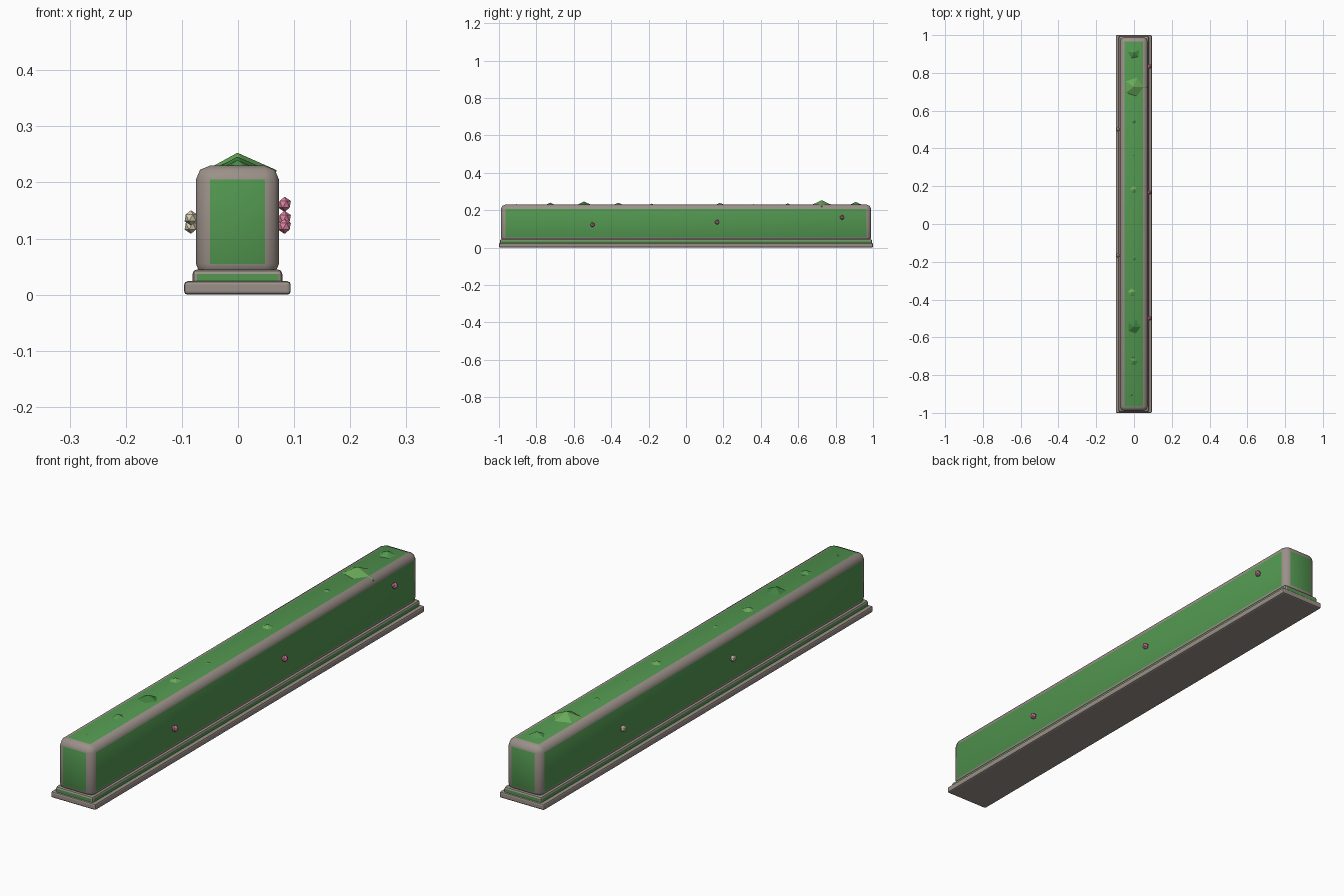
import bpy, bmesh
from mathutils import Matrix

if "Cube" in bpy.data.objects:
    bpy.data.objects.remove(bpy.data.objects["Cube"])


def material(name, rgb):
    m = bpy.data.materials.new(name)
    m.diffuse_color = (*rgb, 1)
    m.use_nodes = True
    m.node_tree.nodes["Principled BSDF"].inputs["Base Color"].default_value = m.diffuse_color
    return m


GREEN = material("hedge_green", (0.085, 0.31, 0.08))
LIGHT = material("leaf_light", (0.14, 0.40, 0.10))
DARK = material("leaf_dark", (0.05, 0.22, 0.05))
STONE = material("stone", (0.33, 0.28, 0.25))
PINK = material("pink", (0.72, 0.22, 0.36))
CREAM = material("cream", (0.68, 0.62, 0.45))
CX = -0.001


def finish(name, bm, mats, smooth=False):
    me = bpy.data.meshes.new(name)
    bm.to_mesh(me)
    bm.free()
    for m in mats:
        me.materials.append(m)
    for p in me.polygons:
        p.use_smooth = smooth
    ob = bpy.data.objects.new(name, me)
    bpy.context.collection.objects.link(ob)
    return ob


def bevelled_box(name, half_x, half_y, z0, z1, bevel, segments, mats, smooth=False):
    """Box whose flat faces use the first material and bevels the last."""
    bm = bmesh.new()
    size = Matrix.Diagonal((2 * half_x, 2 * half_y, z1 - z0, 1))
    bmesh.ops.create_cube(bm, size=1, matrix=Matrix.Translation((CX, 0, (z0 + z1) / 2)) @ size)
    ob = finish(name, bm, mats, smooth)
    mod = ob.modifiers.new("edges", 'BEVEL')
    mod.width = bevel
    mod.segments = segments
    mod.limit_method = 'NONE'
    mod.material = len(mats) - 1
    return ob


def ball(name, loc, scale, mat, turn=0):
    bm = bmesh.new()
    bmesh.ops.create_icosphere(
        bm, subdivisions=1, radius=1,
        matrix=Matrix.Translation(loc) @ Matrix.Rotation(turn, 4, 'Z') @ Matrix.Diagonal((*scale, 1)))
    return finish(name, bm, [mat])


# Stone plinth in two steps
bevelled_box("plinth_slab", 0.095, 1.0, 0.0, 0.024, 0.006, 2, [STONE])
bevelled_box("plinth_step", 0.08, 0.994, 0.014, 0.045, 0.008, 2, [GREEN, STONE])

# Clipped hedge body
bevelled_box("hedge_body", 0.074, 0.99, 0.03, 0.23, 0.025, 2, [GREEN, STONE], True)

# Leaf clumps breaking through the top: (apex height, radius, x, turn)
clumps = [
    (0.232, 0.060, -0.010, 0.3), (0.240, 0.074, 0.0, 0.2), (0.246, 0.078, 0.0, 0.0),
    (0.240, 0.066, -0.010, 0.4), (0.235, 0.062, 0.002, 0.9), (0.231, 0.058, 0.0, 0.0),
    (0.239, 0.064, 0.0, 0.5), (0.232, 0.060, 0.0, 0.2), (0.236, 0.066, 0.0, 0.7),
    (0.253, 0.078, 0.0, 0.0), (0.244, 0.068, 0.0, 0.5)]
for i, (top, r, x, turn) in enumerate(clumps):
    rz = r * 0.72
    ball(f"leaf_clump_{i}", (x + CX, -0.908 + i * 0.1815, top - rz), (r, r, rz),
         (LIGHT, GREEN, DARK if i < 3 else GREEN)[i % 3], turn)

# Flower buds on both long sides
buds = [(0.083, -0.5, 0.122), (0.083, 0.167, 0.136), (0.083, 0.835, 0.161),
        (-0.084, -0.167, 0.137), (-0.084, 0.5, 0.122)]
for i, loc in enumerate(buds):
    ball(f"flower_bud_{i}", loc, (0.0125, 0.0125, 0.0135), PINK if loc[0] > 0 else CREAM)
